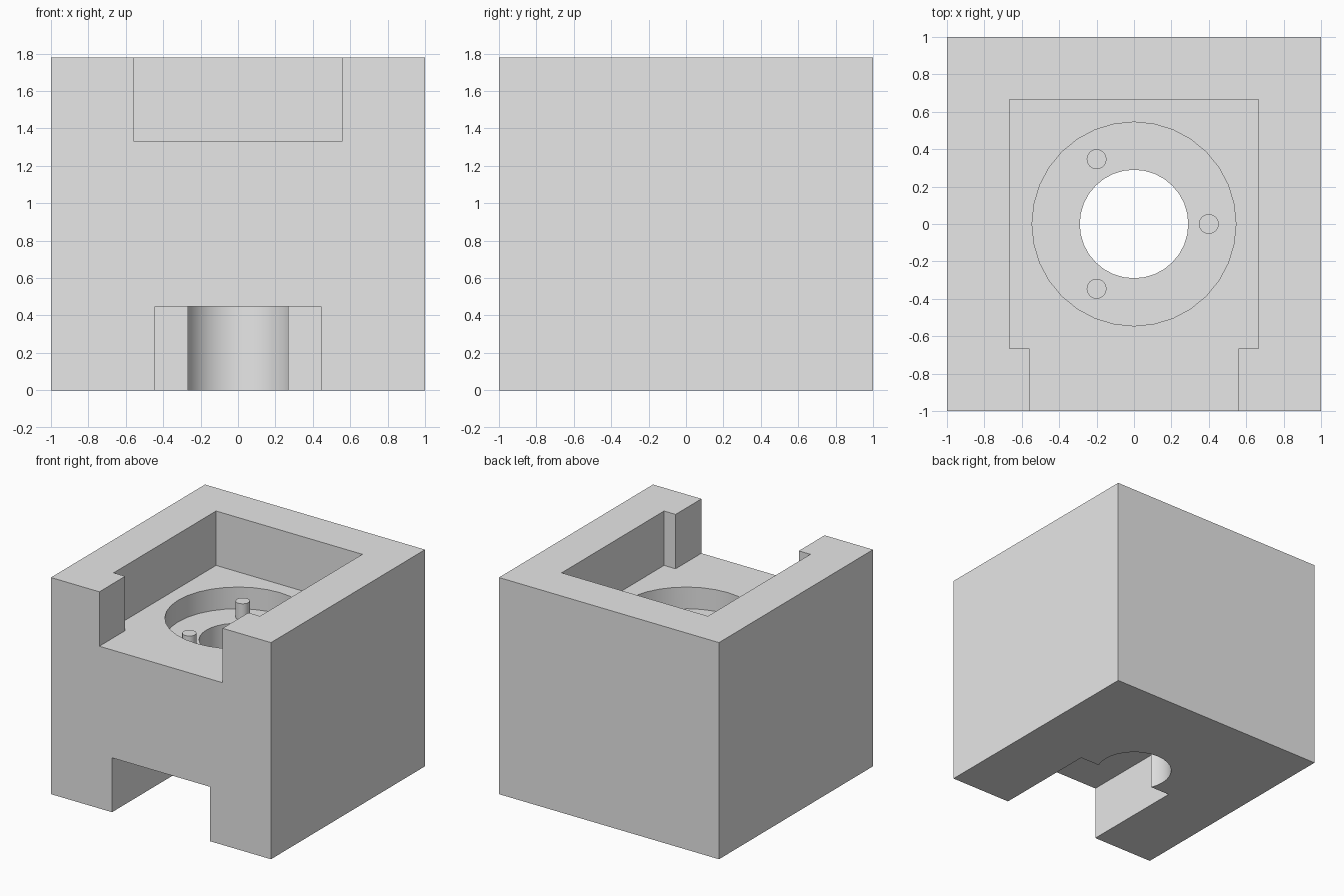
import bpy
import bmesh
from math import cos, sin, tau, radians

cube = bpy.data.objects.get("Cube")
if cube:
    bpy.data.objects.remove(cube, do_unlink=True)

HEIGHT = 1.78
POCKET_Z = 1.333   # floor of the square pocket
RECESS_Z = 1.155   # floor of the round recess
OVER = 0.1         # how far cutters overshoot open sides

grey = bpy.data.materials.new("plain grey")
grey.use_nodes = True
grey.diffuse_color = (0.8, 0.8, 0.8, 1)
grey.node_tree.nodes["Principled BSDF"].inputs["Base Color"].default_value = (0.8, 0.8, 0.8, 1)


def prism(name, outline, z0, z1):
    """Extrude a closed outline upward from z0 to z1."""
    bm = bmesh.new()
    face = bm.faces.new([bm.verts.new((x, y, z0)) for x, y in outline])
    top = bmesh.ops.extrude_face_region(bm, geom=[face])["geom"]
    verts = [v for v in top if isinstance(v, bmesh.types.BMVert)]
    bmesh.ops.translate(bm, verts=verts, vec=(0, 0, z1 - z0))
    bmesh.ops.recalc_face_normals(bm, faces=bm.faces)
    mesh = bpy.data.meshes.new(name)
    bm.to_mesh(mesh)
    bm.free()
    mesh.materials.append(grey)
    obj = bpy.data.objects.new(name, mesh)
    bpy.context.collection.objects.link(obj)
    return obj


def rect(x, y0, y1):
    return [(-x, y0), (x, y0), (x, y1), (-x, y1)]


def circle(r, sides=32, cx=0, cy=0):
    return [(cx + r * cos(tau * i / sides), cy + r * sin(tau * i / sides))
            for i in range(sides)]


def activate(obj):
    bpy.ops.object.select_all(action='DESELECT')
    obj.select_set(True)
    bpy.context.view_layer.objects.active = obj


def cut(target, cutter):
    cutter.hide_render = True
    mod = target.modifiers.new(cutter.name, 'BOOLEAN')
    mod.operation = 'DIFFERENCE'
    mod.solver = 'EXACT'
    mod.object = cutter
    activate(target)
    bpy.ops.object.modifier_apply(modifier=mod.name)
    bpy.data.objects.remove(cutter, do_unlink=True)


def smooth(obj):
    activate(obj)
    bpy.ops.object.shade_smooth_by_angle(angle=radians(30))


# Main block
block = prism("block", rect(1, -1, 1), 0, HEIGHT)

# Square pocket with a narrower opening through the front wall
half = [(0.56, -1 - OVER), (0.56, -0.665), (0.665, -0.665), (0.665, 0.665)]
pocket = half + [(-x, y) for x, y in reversed(half)]
cut(block, prism("pocket_cutter", pocket, POCKET_Z, HEIGHT + OVER))

# Round recess in the pocket floor, and the bore through the block
cut(block, prism("recess_cutter", circle(0.545), RECESS_Z, POCKET_Z + OVER))
cut(block, prism("bore_cutter", circle(0.29), -OVER, RECESS_Z + OVER))

# Channel under the front, ending part way across the bore
cut(block, prism("channel_cutter", rect(0.445, -1 - OVER, -0.111), -OVER, 0.447))
smooth(block)

# Three locating pins around the bore
for i in range(3):
    a = tau * i / 3
    pin = prism(f"pin_{i + 1}", circle(0.053, 24, 0.4 * cos(a), 0.4 * sin(a)),
                RECESS_Z - 0.01, RECESS_Z + 0.133)
    smooth(pin)
